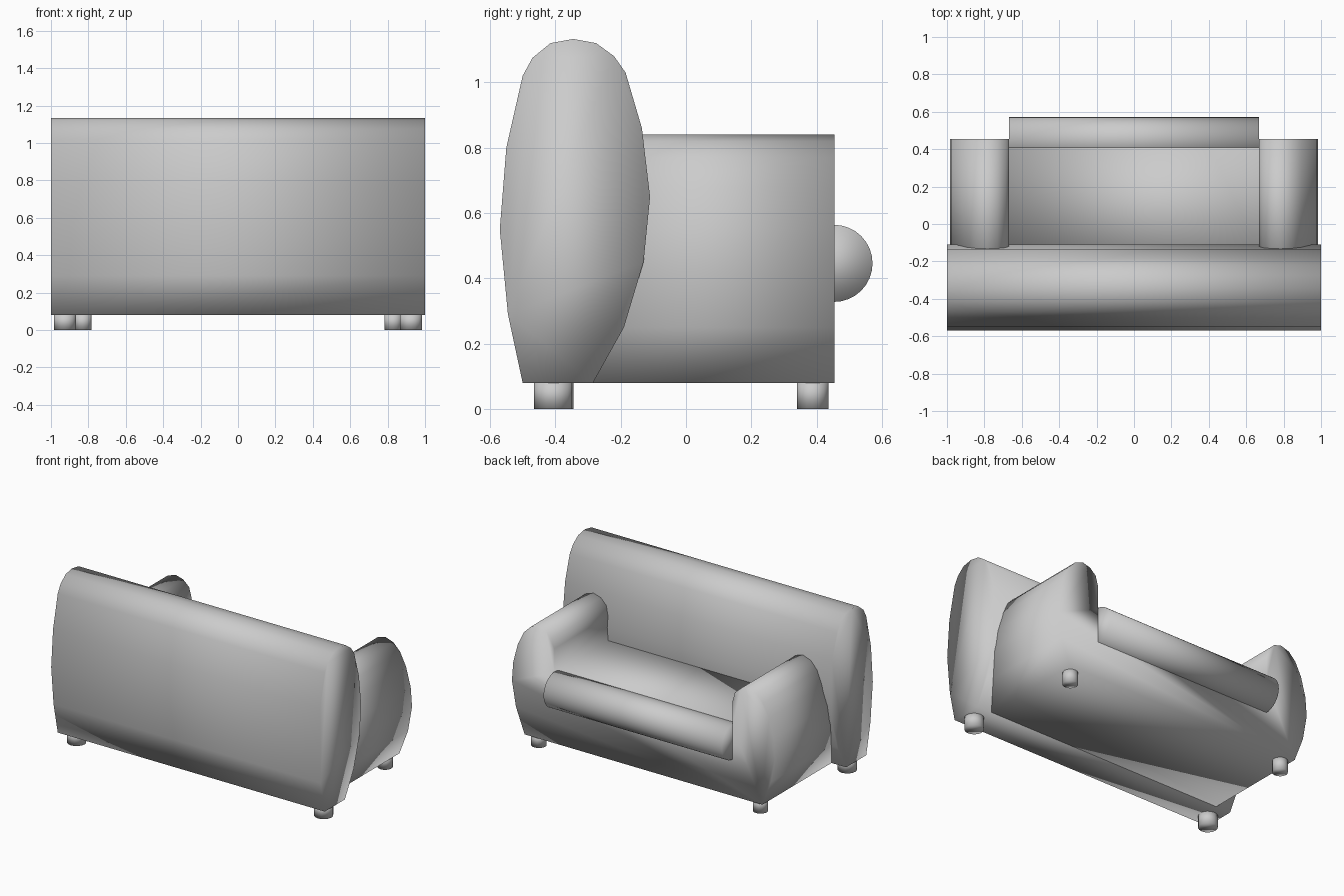
import bpy, bmesh
from math import pi
from mathutils import Matrix, Vector

cube = bpy.data.objects.get("Cube")
if cube:
    bpy.data.objects.remove(cube, do_unlink=True)

fabric = bpy.data.materials.new("grey_fabric")
GREY = (0.6, 0.6, 0.6, 1)
fabric.diffuse_color = GREY
fabric.use_nodes = True
fabric.node_tree.nodes["Principled BSDF"].inputs["Base Color"].default_value = GREY


def finish(name, bm):
    """Store a bmesh as a smooth shaded, upholstered object."""
    bmesh.ops.recalc_face_normals(bm, faces=bm.faces)
    mesh = bpy.data.meshes.new(name)
    bm.to_mesh(mesh)
    bm.free()
    mesh.materials.append(fabric)
    mesh.shade_smooth()
    obj = bpy.data.objects.new(name, mesh)
    bpy.context.collection.objects.link(obj)
    return obj


def extrude_profile(name, points, offset):
    """Extrude a closed outline into a capped solid."""
    bm = bmesh.new()
    face = bm.faces.new([bm.verts.new(p) for p in points])
    result = bmesh.ops.extrude_face_region(bm, geom=[face], use_keep_orig=True)
    moved = [v for v in result["geom"] if isinstance(v, bmesh.types.BMVert)]
    bmesh.ops.translate(bm, verts=moved, vec=offset)
    return finish(name, bm)


def cylinder(name, radius, length, centre, sides, rotation=Matrix()):
    bm = bmesh.new()
    bmesh.ops.create_cone(bm, cap_ends=True, segments=sides, radius1=radius,
                          radius2=radius, depth=length,
                          matrix=Matrix.Translation(centre) @ rotation)
    return finish(name, bm)


# Backrest: bulging side outline run across the full width
back = [(-.5, .08), (-.545, .29), (-.57, .55), (-.55, .8), (-.5, 1.02),
        (-.47, 1.075), (-.415, 1.12), (-.345, 1.133), (-.275, 1.12),
        (-.22, 1.08), (-.185, 1.03), (-.135, .86), (-.11, .65),
        (-.13, .45), (-.19, .25), (-.285, .08)]
extrude_profile("backrest", [(-1, y, z) for y, z in back], Vector((2, 0, 0)))

# Seat and arms: one mirrored outline run from front to back
arm = [(.89, .08), (.955, .25), (.985, .42), (.975, .55), (.94, .68),
       (.895, .77), (.845, .82), (.785, .84), (.73, .825), (.685, .785),
       (.667, .72), (.667, .555)]
outline = arm + [(-x, z) for x, z in reversed(arm)]
extrude_profile("seat_and_arms", [(x, -.285, z) for x, z in outline],
                Vector((0, .74, 0)))

# Rolled front edge of the seat cushion
cylinder("seat_roll", .118, 1.334, (0, .453, .446), 32,
         Matrix.Rotation(pi / 2, 4, "Y"))

# Feet
for side, sx in (("right", -1), ("left", 1)):
    cylinder("backrest_foot_" + side, .06, .09, (sx * .925, -.405, .045), 16)
    cylinder("seat_foot_" + side, .048, .09, (sx * .83, .388, .045), 16)
